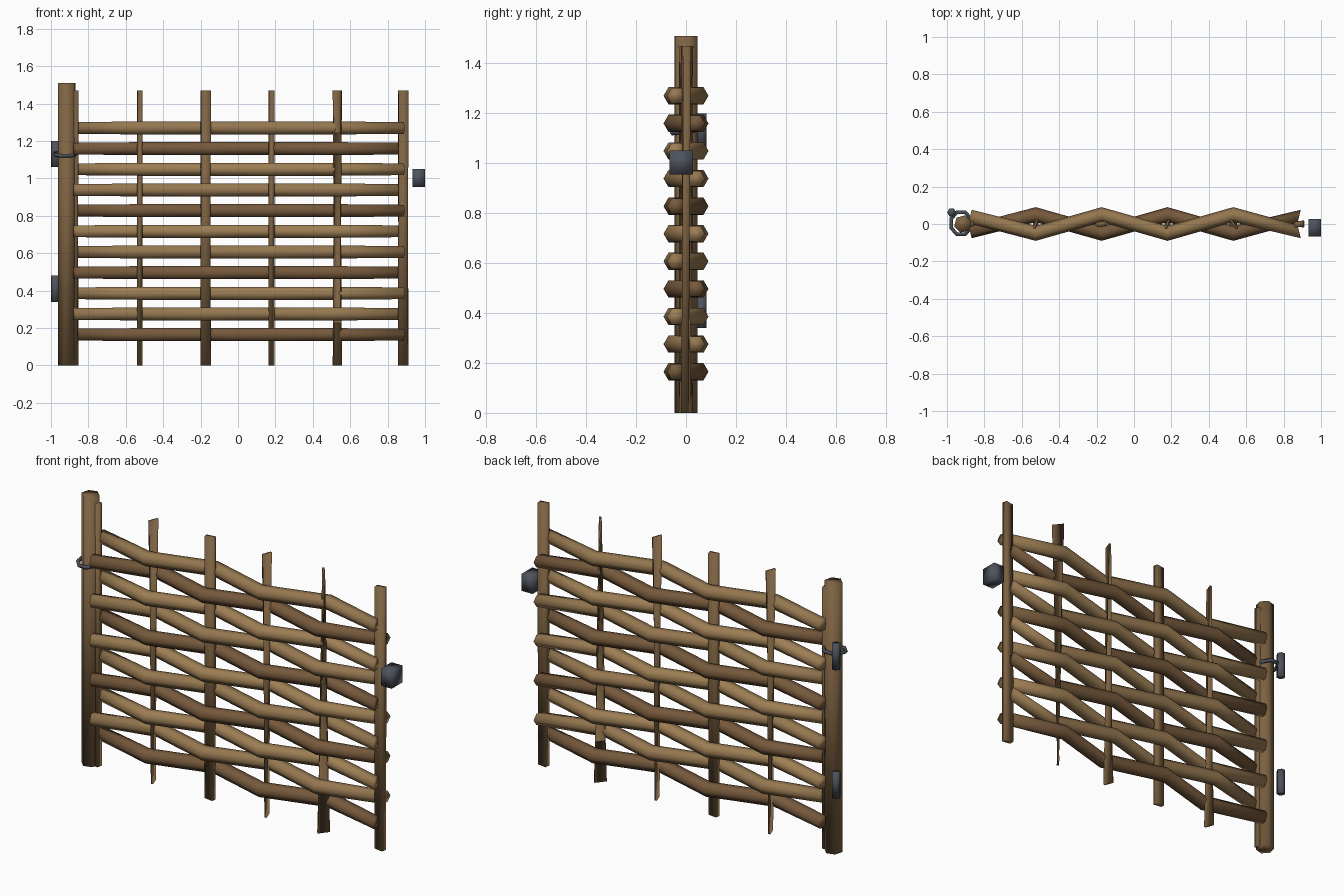
import bpy, bmesh
from math import sin, cos, pi, radians
from mathutils import Matrix, Vector

if "Cube" in bpy.data.objects:
    bpy.data.objects.remove(bpy.data.objects["Cube"], do_unlink=True)


def material(name, rgb):
    m = bpy.data.materials.new(name)
    m.use_nodes = True
    col = (*rgb, 1.0)
    m.diffuse_color = col
    m.node_tree.nodes["Principled BSDF"].inputs["Base Color"].default_value = col
    return m


dark_wood = material("dark_wood", (0.18, 0.10, 0.045))
mid_wood = material("mid_wood", (0.30, 0.185, 0.08))
light_wood = material("light_wood", (0.34, 0.21, 0.09))
post_wood = material("post_wood", (0.21, 0.125, 0.055))
iron = material("iron", (0.075, 0.085, 0.105))


def loft(name, rings, mat, closed=False):
    """Skin a list of equal-sized point rings; cap the ends unless closed."""
    bm = bmesh.new()
    vs = [[bm.verts.new(p) for p in ring] for ring in rings]
    n = len(rings[0])
    pairs = list(zip(vs, vs[1:])) + ([(vs[-1], vs[0])] if closed else [])
    for a, b in pairs:
        for k in range(n):
            bm.faces.new((a[k], a[(k + 1) % n], b[(k + 1) % n], b[k]))
    if not closed:
        bm.faces.new(vs[0][::-1])
        bm.faces.new(vs[-1])
    bmesh.ops.recalc_face_normals(bm, faces=bm.faces)
    for f in bm.faces:
        f.smooth = True
    me = bpy.data.meshes.new(name)
    bm.to_mesh(me)
    bm.free()
    me.materials.append(mat)
    ob = bpy.data.objects.new(name, me)
    bpy.context.collection.objects.link(ob)
    return ob


def prism(name, x, y, z0, z1, r, sides, turn, mat):
    angles = [radians(turn) + 2 * pi * k / sides for k in range(sides)]
    return loft(name, [[(x + r * cos(a), y + r * sin(a), z) for a in angles]
                       for z in (z0, z1)], mat)


def slat_ring(x, z, w, t, turn):
    rot = Matrix.Rotation(radians(turn), 3, 'Z')
    corners = [(-w, -t), (w, -t), (w, t), (-w, t)]
    return [rot @ Vector((a / 2, b / 2, 0)) + Vector((x, 0, z)) for a, b in corners]


# Upright stakes, each split slat twisted from foot to tip
STEP = 0.352
stake_x = [-0.877 + STEP * j for j in range(6)]
stakes = [(0.045, 0.03, 12), (0.055, 0.012, 70), (0.053, 0.026, 8),
          (0.055, 0.012, 70), (0.065, 0.012, -52), (0.053, 0.03, 10)]
for j, (x, (w, t, turn)) in enumerate(zip(stake_x, stakes)):
    loft(f"stake_{j + 1}", [slat_ring(x, 0, w, t, -turn),
                            slat_ring(x, 1.47, w, t, turn)], post_wood)

# Hinge post
prism("hinge_post", -0.915, 0, 0, 1.51, 0.048, 6, 15, post_wood)

# Woven rods, alternating in front of and behind the stakes
shades = (dark_wood, mid_wood, light_wood)
for i in range(11):
    phase = 1 if i % 2 == 0 else -1
    z = 0.165 + 0.1105 * i
    rings = []
    for j, x in enumerate(stake_x):
        end = j in (0, 5)
        side = phase * (-1) ** j
        y = side * (0.04 if end else 0.05)
        r = 0.036 if end else 0.04
        slope = -phase * (1 if j == 0 else -1) * 0.25 if end else 0
        ring = []
        for k in range(6):
            a = 2 * pi * k / 6
            dy = r * cos(a)
            ring.append((x - slope * dy, y + dy, z + r * sin(a)))
        rings.append(ring)
    loft(f"woven_rod_{i + 1}", rings, shades[i % 3])

# Hinge pins behind the post
for name, z in (("lower", 0.34), ("upper", 1.06)):
    prism(f"{name}_hinge_pin", -0.975, 0.062, z, z + 0.14, 0.024, 6, 0, iron)

# Iron ring around the post
tilt = Matrix.Rotation(radians(8), 3, 'X')
rings = []
for k in range(8):
    a = 2 * pi * k / 8 + pi / 8
    rings.append([tilt @ Vector(((0.056 + 0.011 * cos(b)) * cos(a),
                                 (0.064 + 0.011 * cos(b)) * sin(a), 0.011 * sin(b)))
                  + Vector((-0.925, 0.004, 1.13))
                  for b in [2 * pi * m / 5 for m in range(5)]])
loft("post_ring", rings, iron, closed=True)

# Latch block
loft("latch_block", [[(x, y, z) for x, y in
                      ((0.932, -0.066), (1.0, -0.066), (1.0, 0.028), (0.932, 0.028))]
                     for z in (0.955, 1.05)], iron)
